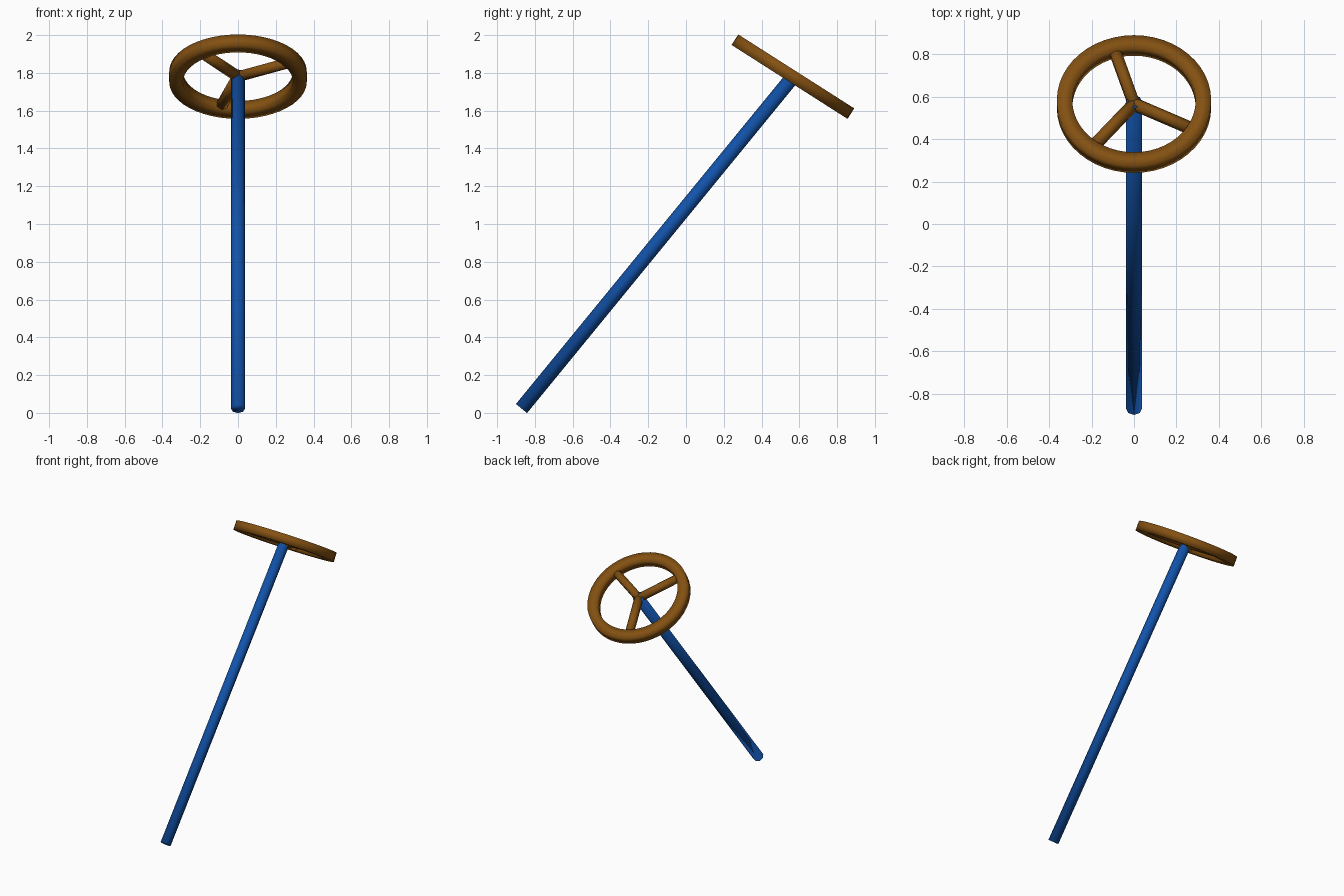
import bpy, math
from mathutils import Vector, Matrix

if "Cube" in bpy.data.objects:
    bpy.data.objects.remove(bpy.data.objects["Cube"])


def material(name, rgb):
    m = bpy.data.materials.new(name)
    m.diffuse_color = (*rgb, 1)
    m.use_nodes = True
    m.node_tree.nodes["Principled BSDF"].inputs["Base Color"].default_value = m.diffuse_color
    return m


brown = material("brown wood", (0.23, 0.082, 0.006))
blue = material("blue paint", (0.006, 0.085, 0.40))

CENTRE = Vector((0, 0.566, 1.78))
TILT = Matrix.Translation(CENTRE) @ Matrix.Rotation(math.radians(-32.5), 4, 'X')


def mesh_object(name, verts, faces, mat):
    me = bpy.data.meshes.new(name)
    me.from_pydata(verts, [], faces)
    me.materials.append(mat)
    me.shade_smooth()
    ob = bpy.data.objects.new(name, me)
    bpy.context.collection.objects.link(ob)
    return ob


def rod(name, a, b, radius, sides, mat):
    """Straight smooth-shaded prism from a to b, with corners on the x axis side."""
    axis = (b - a).normalized()
    ref = Vector((1, 0, 0)) if abs(axis.x) < 0.05 else TILT.to_3x3() @ Vector((0, 0, 1))
    u = (ref - axis * ref.dot(axis)).normalized()
    v = axis.cross(u)
    verts = []
    for p in (a, b):
        for i in range(sides):
            t = math.tau * i / sides
            verts.append(p + radius * (u * math.cos(t) + v * math.sin(t)))
    n = sides
    faces = [(i, (i + 1) % n, n + (i + 1) % n, n + i) for i in range(n)]
    faces += [tuple(reversed(range(n))), tuple(range(n, 2 * n))]
    return mesh_object(name, verts, faces, mat)


# Wheel rim: square section swept round, softly shaded
SEG = 48
section = [(0.364, -0.033), (0.364, 0.033), (0.291, 0.033), (0.291, -0.033)]
verts, faces = [], []
for i in range(SEG):
    t = math.tau * i / SEG
    verts += [TILT @ Vector((r * math.cos(t), r * math.sin(t), z)) for r, z in section]
    for k in range(4):
        j, m = (i + 1) % SEG, (k + 1) % 4
        faces.append((i * 4 + k, j * 4 + k, j * 4 + m, i * 4 + m))
mesh_object("wheel_rim", verts, faces, brown)

# Three spokes in the plane of the wheel
for i, deg in enumerate((107, 231, 333)):
    t = math.radians(deg)
    end = TILT @ Vector((0.315 * math.cos(t), 0.315 * math.sin(t), 0))
    rod(f"wheel_spoke_{i + 1}", CENTRE.copy(), end, 0.031, 6, brown)

# Steering column running up into the hub
rod("steering_column", Vector((0, -0.871, 0.023)), Vector((0, 0.578, 1.794)), 0.038, 8, blue)
